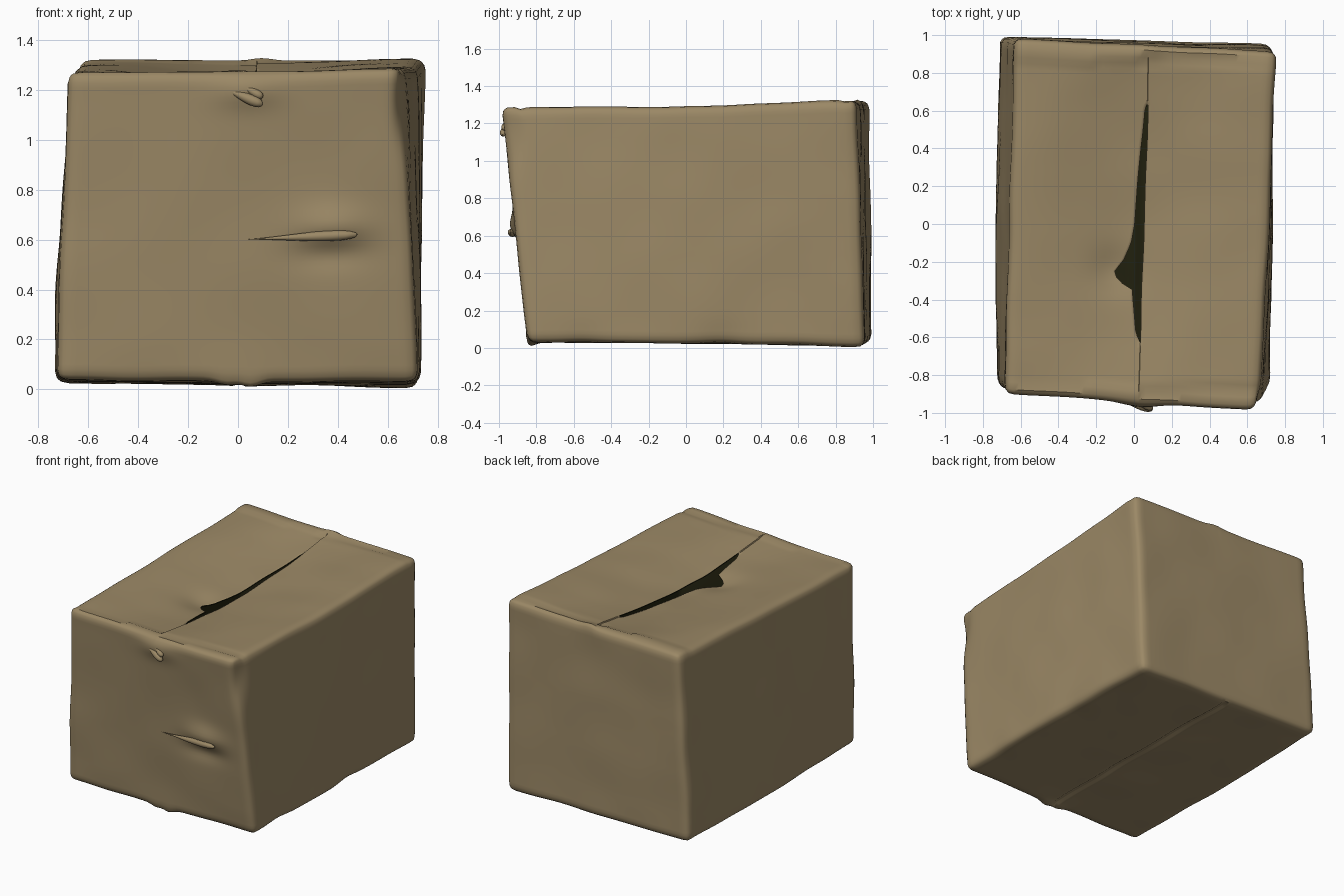
import bpy, bmesh, math
from mathutils import Vector, noise

cube = bpy.data.objects.get("Cube")
if cube:
    bpy.data.objects.remove(cube)


def material(name, rgb):
    m = bpy.data.materials.new(name)
    m.use_nodes = True
    m.diffuse_color = (*rgb, 1)
    b = next(n for n in m.node_tree.nodes if n.type == 'BSDF_PRINCIPLED')
    b.inputs["Base Color"].default_value = (*rgb, 1)
    b.inputs["Roughness"].default_value = 0.9
    return m


cardboard = material("cardboard", (0.328, 0.247, 0.132))
inside = material("dark inside", (0.015, 0.0145, 0.0045))


def finish(bm, name, *mats):
    me = bpy.data.meshes.new(name)
    bm.to_mesh(me)
    bm.free()
    ob = bpy.data.objects.new(name, me)
    bpy.context.collection.objects.link(ob)
    for m in mats:
        me.materials.append(m)
    bpy.ops.object.select_all(action='DESELECT')
    ob.select_set(True)
    bpy.context.view_layer.objects.active = ob
    bpy.ops.object.shade_smooth_by_angle(angle=math.radians(40))
    return ob


# Size of the sound box, its edge radius and its eight crumpled corners
HALF = Vector((0.71, 0.95, 0.63))
R = 0.045
SEAM = 0.012
CORNERS = {
    (-1, -1, -1): (-.72, -.85, .035), (1, -1, -1): (.72, -.845, .03),
    (-1, 1, -1): (-.715, .995, .025), (1, 1, -1): (.725, .955, .008),
    (-1, -1, 1): (-.68, -.90, 1.274), (1, -1, 1): (.665, -.99, 1.284),
    (-1, 1, 1): (-.63, .98, 1.32), (1, 1, 1): (.755, .91, 1.325),
}

# Bulges and dents: centre, radii, push
BUMPS = [
    ((.38, -.93, .65), (.14, .2, .08), (0, -.035, 0)),
    ((.36, -.92, .54), (.15, .2, .06), (0, .018, 0)),
    ((.04, -.96, 1.2), (.13, .2, .07), (0, -.025, 0)),
    ((-.72, -.1, .45), (.2, .7, .45), (-.03, 0, 0)),
    ((.72, -.15, .5), (.2, .5, .6), (.015, 0, 0)),
    ((.6, 0, 1.3), (.4, .5, .1), (0, 0, -.012)),
    ((.7, -.55, .03), (.12, .12, .1), (-.01, 0, .008)),
    ((.7, .2, .03), (.12, .12, .1), (-.01, 0, .008)),
    ((.68, -.96, 1.15), (.05, .08, .18), (-.025, .03, 0)),
    ((-.1, -.25, 1.22), (.12, .12, .2), (0, 0, -.03)),
    ((.1, .95, 1.32), (.06, .06, .05), (0, 0, .015)),
    ((-.05, -.85, .03), (.05, .05, .05), (0, 0, -.02)),
    ((.05, -.85, .03), (.05, .05, .05), (0, 0, -.03)),
]

# Width of the opening between the top flaps, from front to back
GAP = [(-.62, .003), (-.58, .025), (-.34, .05), (-.3, .13), (-.25, .145),
       (-.19, .10), (-.1, .065), (0, .05), (.4, .03), (.6, .016), (.64, .003)]


def gap(y):
    for (a, p), (b, q) in zip(GAP, GAP[1:]):
        if a <= y <= b:
            return p + (q - p) * (y - a) / (b - a)
    return .003


def warp(u):
    # round the edges
    p = Vector([a * h for a, h in zip(u, HALF)])
    core = Vector([max(R - h, min(h - R, a)) for a, h in zip(p, HALF)])
    d = p - core
    if d.length > 0:
        p = core + d.normalized() * R
    s = [a / h for a, h in zip(p, HALF)]
    # fit to the crumpled corners
    q = Vector((0, 0, 0))
    for key, c in CORNERS.items():
        w = math.prod((1 + k * a) / 2 for k, a in zip(key, s))
        q += w * Vector(c)
    top = max(0, (s[2] - .8) / .2)
    # draw the two flap edges to the torn seam and let them sag
    if top > 0:
        edge = .055 + .03 * q.y
        if u[0] < 0:
            edge -= gap(q.y)
        centre = math.copysign(SEAM * HALF.x, u[0]) + (q.x - p.x)
        q.x += top * (edge - centre) * max(0, 1 - (abs(u[0]) - SEAM) / .5)
        sag = .075 * math.exp(-(q.x / .35) ** 2) * max(0, 1 - (q.y / .88) ** 2)
        if u[0] < 0:
            sag += .008 * (abs(q.y) < .86)
        q.z -= top * sag
        # creases where the flaps meet the end panels
        for y in (-.88, .86):
            if q.x > .03:
                q.z -= top * .012 * math.exp(-((q.y - y) / .02) ** 2)
    # groove between the bottom flaps
    if u[2] < -.99 and abs(u[0]) < .02 and abs(u[1]) < .97:
        q.z += .01
    for c, r, push in BUMPS:
        e = sum(((a - b) / k) ** 2 for a, b, k in zip(q, c, r))
        q += Vector(push) * math.exp(-e)
    q += noise.noise_vector(q * 3.2) * .007
    q.z = max(q.z, 0)
    return q


# Box shell with the opening left out
bm = bmesh.new()
N = 56
e = R / min(HALF)
mid = [(1 - e) * (2 * k / N - 1) for k in range(N + 1) if k != N // 2]
lines = sorted([-1, 1, 1 - .4 * e, .4 * e - 1, -SEAM, SEAM] + mid)
points = {}


def point(*u):
    key = tuple(round(a, 5) for a in u)
    if key not in points:
        points[key] = bm.verts.new(key)
    return points[key]


for axis in range(3):
    for side in (-1, 1):
        for a, b in zip(lines, lines[1:]):
            for c, d in zip(lines, lines[1:]):
                on_seam = abs(a + b) < SEAM and b - a < 3 * SEAM
                if axis == 2 and side > 0 and on_seam:
                    if gap((c + d) / 2 * HALF.y) > .006:
                        continue
                quad = []
                for s, t in ((a, c), (b, c), (b, d), (a, d)):
                    u = [s, t]
                    u.insert(axis, side)
                    quad.append(point(*u))
                f = bm.faces.new(quad)
                f.normal_update()
                if f.normal[axis] * side < 0:
                    f.normal_flip()
for v in bm.verts:
    v.co = warp(tuple(v.co))
bm.normal_update()
box = finish(bm, "cardboard_box", cardboard, inside)
solid = box.modifiers.new("board thickness", 'SOLIDIFY')
solid.thickness = .008
solid.offset = -1
solid.material_offset = 1
solid.material_offset_rim = 1


# Curled paper lips around the tears in the front panel
def curl(name, start, end, thick):
    start, end = Vector(start), Vector(end)
    bm = bmesh.new()
    bmesh.ops.create_uvsphere(bm, u_segments=20, v_segments=12, radius=1)
    turn = (end - start).to_track_quat('X', 'Z')
    for v in bm.verts:
        t = max(0, (v.co.x + 1) / 2)
        w = thick * t ** 1.2
        local = Vector((v.co.x * (end - start).length / 2, v.co.y * w, v.co.z * w))
        v.co = (start + end) / 2 + turn @ local
    finish(bm, name, cardboard)


curl("handle_lip", (.02, -.905, .6), (.48, -.938, .62), .034)
curl("upper_tear_lip", (-.08, -.935, 1.215), (.1, -.982, 1.14), .035)
curl("upper_tear_fold", (.0, -.95, 1.225), (.1, -.975, 1.17), .028)
